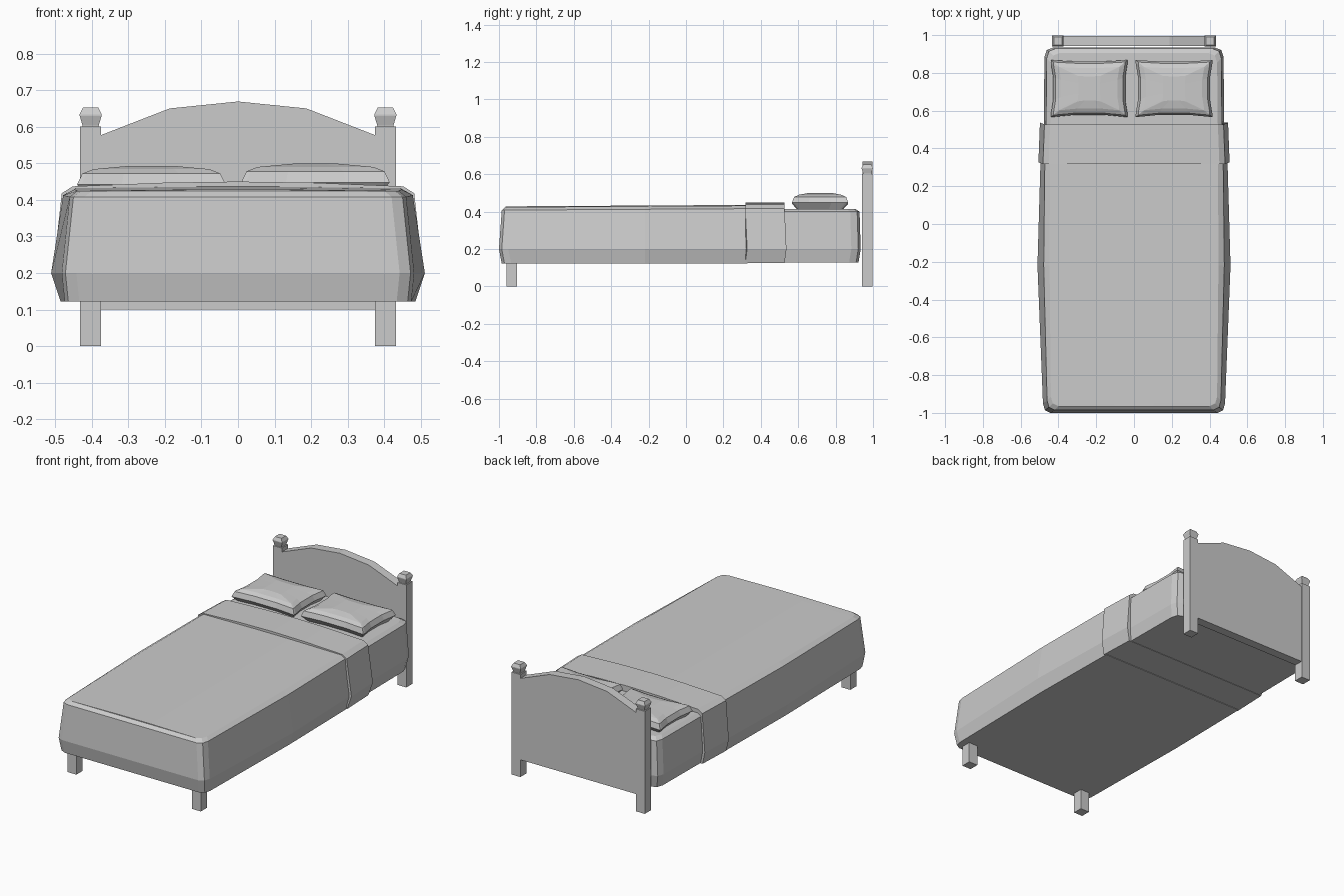
import bpy, bmesh

if "Cube" in bpy.data.objects:
    bpy.data.objects.remove(bpy.data.objects["Cube"])


def loft(name, rings):
    """Skin a stack of equal-length point rings and cap both ends."""
    bm = bmesh.new()
    vs = [[bm.verts.new(p) for p in r] for r in rings]
    n = len(vs[0])
    for a, b in zip(vs, vs[1:]):
        for i in range(n):
            j = (i + 1) % n
            bm.faces.new((a[i], a[j], b[j], b[i]))
    bm.faces.new(vs[0][::-1])
    bm.faces.new(vs[-1])
    bmesh.ops.recalc_face_normals(bm, faces=bm.faces)
    me = bpy.data.meshes.new(name)
    bm.to_mesh(me)
    bm.free()
    ob = bpy.data.objects.new(name, me)
    bpy.context.collection.objects.link(ob)
    return ob


def square(cx, cy, h, z):
    return [(cx + sx * h, cy + sy * h, z) for sx, sy in ((-1, -1), (1, -1), (1, 1), (-1, 1))]


def mirrored(half):
    """Close a right-hand outline with its mirror image across x = 0."""
    return half + [(-x, y, z) for x, y, z in reversed(half)]


# headboard posts with finials, and front legs
for side, sx in (("left", -1), ("right", 1)):
    cx, cy = sx * 0.403, 0.969
    loft(side + "_post", [square(cx, cy, 0.029, z) for z in (0, 0.6)])
    loft(side + "_finial", [square(cx, cy, h, z) for h, z in
                            ((0.022, 0.595), (0.022, 0.603), (0.03, 0.63), (0.03, 0.634), (0.021, 0.652))])
    loft(side + "_front_leg", [square(cx, -0.932, 0.029, z) for z in (0, 0.14)])

# arched headboard panel
arch = [(0.4, 0.1), (0.4, 0.565), (0.375, 0.577), (0.187, 0.65), (0.0, 0.669)]
arch += [(-x, z) for x, z in arch[-2::-1]]
loft("headboard", [[(x, y, z) for x, z in arch] for y in (0.943, 0.996)])

# blanket: back, middle and front half-widths plus front y for each level
rings = []
for z, wb, wm, wf, yf in ((0.122, 0.477, 0.485, 0.474, -0.985), (0.2, 0.495, 0.511, 0.482, -1.0),
                          (0.408, 0.472, 0.478, 0.46, -0.985), (0.424, 0.445, 0.447, 0.44, -0.965)):
    half = [(wf - 0.04, yf), (wf - 0.01, yf + 0.015), (wf, yf + 0.05), (wm, -0.22), (wb, 0.33)]
    slope = 0.006 if z > 0.4 else 0
    rings.append(mirrored([(x, y, z + slope * (y + 1)) for x, y in half]))
rings.append([(x * 0.25, y, z + 0.004) for x, y, z in rings[-1]])
loft("blanket", rings)

# mattress showing at the pillow end
rings = []
for z, w, yb in ((0.127, 0.46, 0.922), (0.2, 0.474, 0.934), (0.4, 0.462, 0.928), (0.415, 0.44, 0.905)):
    half = [(w + 0.006, 0.28), (w, yb - 0.05), (w - 0.012, yb - 0.013), (w - 0.045, yb)]
    rings.append(mirrored([(x, y, z) for x, y in half]))
loft("mattress", rings)

# folded-over sheet band
band = [(0.482, 0.125, 0), (0.504, 0.2, 0.01), (0.48, 0.418, 0), (0.45, 0.437, 0), (0.2, 0.447, 0), (0.0, 0.45, 0)]
rings = []
for y, dw in ((0.317, 0.002), (0.527, -0.006)):
    right = [(x + (dw if x else 0), y + dy, z) for x, z, dy in band]
    rings.append(right + [(-x, yy, z) for x, yy, z in right[-2::-1]])
loft("sheet_fold", rings)

# pillows with pinched sides
outline = [(-1, -1), (-0.94, -1), (-0.4, -0.93), (0.4, -0.93), (0.94, -1), (1, -1), (1, -0.9), (0.94, -0.4),
           (0.94, 0.4), (1, 0.9), (1, 1), (0.94, 1), (0.4, 0.96), (-0.4, 0.96), (-0.94, 1), (-1, 1),
           (-1, 0.9), (-0.94, 0.4), (-0.94, -0.4), (-1, -0.9)]
for side, cx, dz in (("left", -0.237, 0), ("right", 0.212, 0.006)):
    rings = [[(cx + x * 0.203 * s, 0.717 + y * 0.15 * t, z + dz) for x, y in outline]
             for s, t, z in ((0.86, 0.8, 0.408), (1, 1, 0.442), (0.93, 0.93, 0.472), (0.78, 0.76, 0.484),
                             (0.3, 0.45, 0.493))]
    loft(side + "_pillow", rings)
